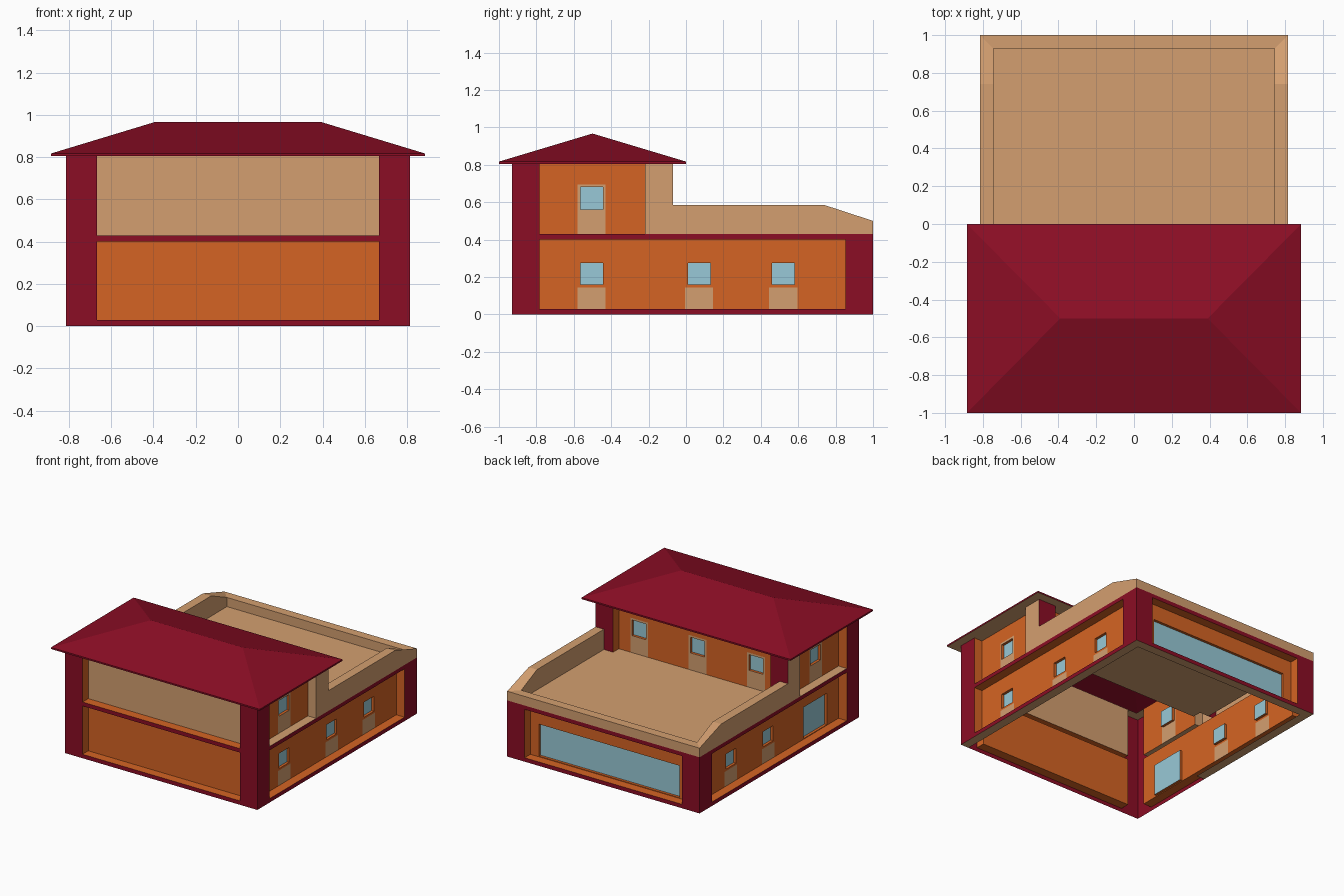
import bpy, bmesh
from mathutils import Vector

cube = bpy.data.objects.get("Cube")
if cube:
    bpy.data.objects.remove(cube, do_unlink=True)

RED, TAN, ORANGE, GLASS = range(4)
PALETTE = (("dark_red", (.258, .004, .018)), ("tan", (.658, .347, .162)),
           ("orange", (.665, .127, .017)), ("window_blue", (.314, .584, .68)))
materials = []
for label, rgb in PALETTE:
    m = bpy.data.materials.new(label)
    m.use_nodes = True
    m.diffuse_color = (*rgb, 1)
    m.node_tree.nodes["Principled BSDF"].inputs["Base Color"].default_value = (*rgb, 1)
    materials.append(m)

X, Y, Z = Vector((1, 0, 0)), Vector((0, 1, 0)), Vector((0, 0, 1))
HALF, FRONT, BACK, STEP = .815, -.93, 1.0, -.07   # outer walls
POST, DEPTH = .148, .07                           # post width, recess depth
SILL, BAND, FLOOR, EAVE = .03, .40, .43, .805     # storey heights


def face(bm, points, mat, facing):
    f = bm.faces.new([bm.verts.new(p) for p in points])
    f.normal_update()
    if f.normal.dot(facing) < 0:
        f.normal_flip()
    f.material_index = mat


def finish(bm, name):
    bmesh.ops.remove_doubles(bm, verts=bm.verts, dist=.0001)
    mesh = bpy.data.meshes.new(name)
    bm.to_mesh(mesh)
    bm.free()
    for m in materials:
        mesh.materials.append(m)
    obj = bpy.data.objects.new(name, mesh)
    bpy.context.collection.objects.link(obj)


def facade(name, u, n, offset, span, heights, opening, wall, patches=(),
           posts=(RED, RED), jambs=(ORANGE, ORANGE), sill=ORANGE):
    """Framed front with a recessed wall; patches are (u0, u1, v0, v1, colour)."""
    bm = bmesh.new()

    def at(a, v, d):
        return u * a + Z * v + n * (offset - d)

    def flat(a, b, c, d, depth, mat):
        if b - a > .001 and d - c > .001:
            face(bm, [at(a, c, depth), at(b, c, depth), at(b, d, depth), at(a, d, depth)], mat, n)

    def reveal(a, b, c, d, near, far, left, right, low, high):
        for p, q, facing, mat in (((a, c), (a, d), u, left), ((b, c), (b, d), -u, right),
                                  ((a, c), (b, c), Z, low), ((a, d), (b, d), -Z, high)):
            face(bm, [at(*p, near), at(*q, near), at(*q, far), at(*p, far)], mat, facing)

    (s0, s1), (h0, h1) = span, heights
    a, b, c, d = opening
    # Posts and rails
    flat(s0, a, h0, h1, 0, posts[0])
    flat(b, s1, h0, h1, 0, posts[1])
    flat(a, b, h0, c, 0, RED)
    flat(a, b, d, h1, 0, RED)
    reveal(a, b, c, d, 0, DEPTH, *jambs, sill, TAN if d == EAVE else ORANGE)
    # Recessed wall, cut along the window and panel edges
    us = sorted({a, b, *(e for p in patches for e in p[:2])})
    vs = sorted({c, d, *(e for p in patches for e in p[2:4])})
    for u0, u1 in zip(us, us[1:]):
        for v0, v1 in zip(vs, vs[1:]):
            mu, mv, mat = (u0 + u1) / 2, (v0 + v1) / 2, wall
            for p in patches:
                if p[0] < mu < p[1] and p[2] < mv < p[3]:
                    mat = p[4]
            flat(u0, u1, v0, v1, DEPTH + (.02 if mat == GLASS else 0), mat)
    for p in patches:
        if p[4] == GLASS:
            reveal(*p[:4], DEPTH, DEPTH + .02, wall, wall, wall, wall)
    finish(bm, name)


def low_window(c):
    return [(c - .075, c + .075, SILL, .145, TAN), (c - .06, c + .06, .16, .275, GLASS)]


def high_window(c):
    return [(c - .075, c + .075, FLOOR, .695, TAN), (c - .06, c + .06, .56, .68, GLASS)]


# Ground floor
wide, inner = (-HALF, HALF), (-HALF + POST, HALF - POST)
long, long_inner = (FRONT, BACK), (FRONT + POST, BACK - POST)
ground, ground_open = (0, FLOOR), (SILL, BAND)
rear_windows = low_window(.07) + low_window(.52)
facade("ground_front", X, -Y, -FRONT, wide, ground, inner + ground_open, ORANGE)
facade("ground_back", X, Y, BACK, wide, ground, inner + ground_open, ORANGE,
       [(-.595, .595, SILL + .005, .28, GLASS)])
facade("ground_left_side", Y, X, HALF, long, ground, long_inner + ground_open, ORANGE,
       low_window(-.505) + rear_windows)
facade("ground_right_side", Y, -X, HALF, long, ground, long_inner + ground_open, ORANGE,
       [(-.64, -.36, SILL + .005, .275, GLASS)] + rear_windows)

# Upper floor
upper = (FLOOR, EAVE)
facade("upper_front", X, -Y, -FRONT, wide, upper, inner + upper, TAN)
facade("upper_back", X, Y, STEP, wide, upper, inner + upper, ORANGE,
       high_window(-.495) + high_window(0) + high_window(.495), sill=TAN)
for name, n in (("upper_left_side", X), ("upper_right_side", -X)):
    facade(name, Y, n, HALF, (FRONT, STEP), upper, (FRONT + POST, STEP - POST) + upper,
           ORANGE, high_window(-.505), posts=(RED, TAN), jambs=(ORANGE, TAN), sill=TAN)

# Terrace floor
IN = HALF - DEPTH
bm = bmesh.new()
face(bm, [(-IN, STEP, FLOOR), (IN, STEP, FLOOR), (IN, BACK - DEPTH, FLOOR),
          (-IN, BACK - DEPTH, FLOOR)], TAN, Z)
finish(bm, "terrace_floor")

# Parapet: outer x, outer y, inner x, inner y, top height
half = [(HALF, STEP, IN, STEP, .585), (HALF, .74, IN, .74, .585),
        (HALF, BACK, IN, BACK - DEPTH, .5)]
path = half + [(-ox, oy, -ix, iy, h) for ox, oy, ix, iy, h in reversed(half)]
bm = bmesh.new()
for p, q in zip(path, path[1:]):
    po, pi, qo, qi = Vector(p[:2]), Vector(p[2:4]), Vector(q[:2]), Vector(q[2:4])
    out = (po - pi + qo - qi).to_3d()
    if abs(p[0] - q[0]) < .001:
        out.y = 0
    for s, t, side in ((po, qo, out), (pi, qi, -out)):
        face(bm, [(*s, FLOOR), (*t, FLOOR), (*t, q[4]), (*s, p[4])], TAN, side)
    face(bm, [(*po, p[4]), (*qo, q[4]), (*qi, q[4]), (*pi, p[4])], TAN, Z)
finish(bm, "parapet")


# Hipped roof with fascia and soffit
def ring(x, y0, y1, z):
    return [Vector(p) for p in ((-x, y0, z), (x, y0, z), (x, y1, z), (-x, y1, z))]


low, high = ring(.885, -1, 0, EAVE), ring(.885, -1, 0, EAVE + .012)
hole = ring(IN, FRONT + DEPTH, STEP - DEPTH, EAVE)
r0, r1 = Vector((-.39, -.5, .967)), Vector((.39, -.5, .967))
sides = (-Y, X, Y, -X)
bm = bmesh.new()
for i, tops in enumerate(([r1, r0], [r1], [r0, r1], [r0])):
    j = (i + 1) % 4
    face(bm, [high[i], high[j]] + tops, RED, Z)
    face(bm, [low[i], low[j], high[j], high[i]], RED, sides[i])
    face(bm, [low[i], low[j], hole[j], hole[i]], TAN, -Z)
finish(bm, "hipped_roof")

# Underside of the base rails
bm = bmesh.new()
for x0, x1, y0, y1 in ((IN, HALF, FRONT, BACK), (-HALF, -IN, -.2, BACK),
                       (-IN, IN, BACK - DEPTH, BACK)):
    face(bm, [(x0, y0, 0), (x1, y0, 0), (x1, y1, 0), (x0, y1, 0)], TAN, -Z)
finish(bm, "base_underside")
